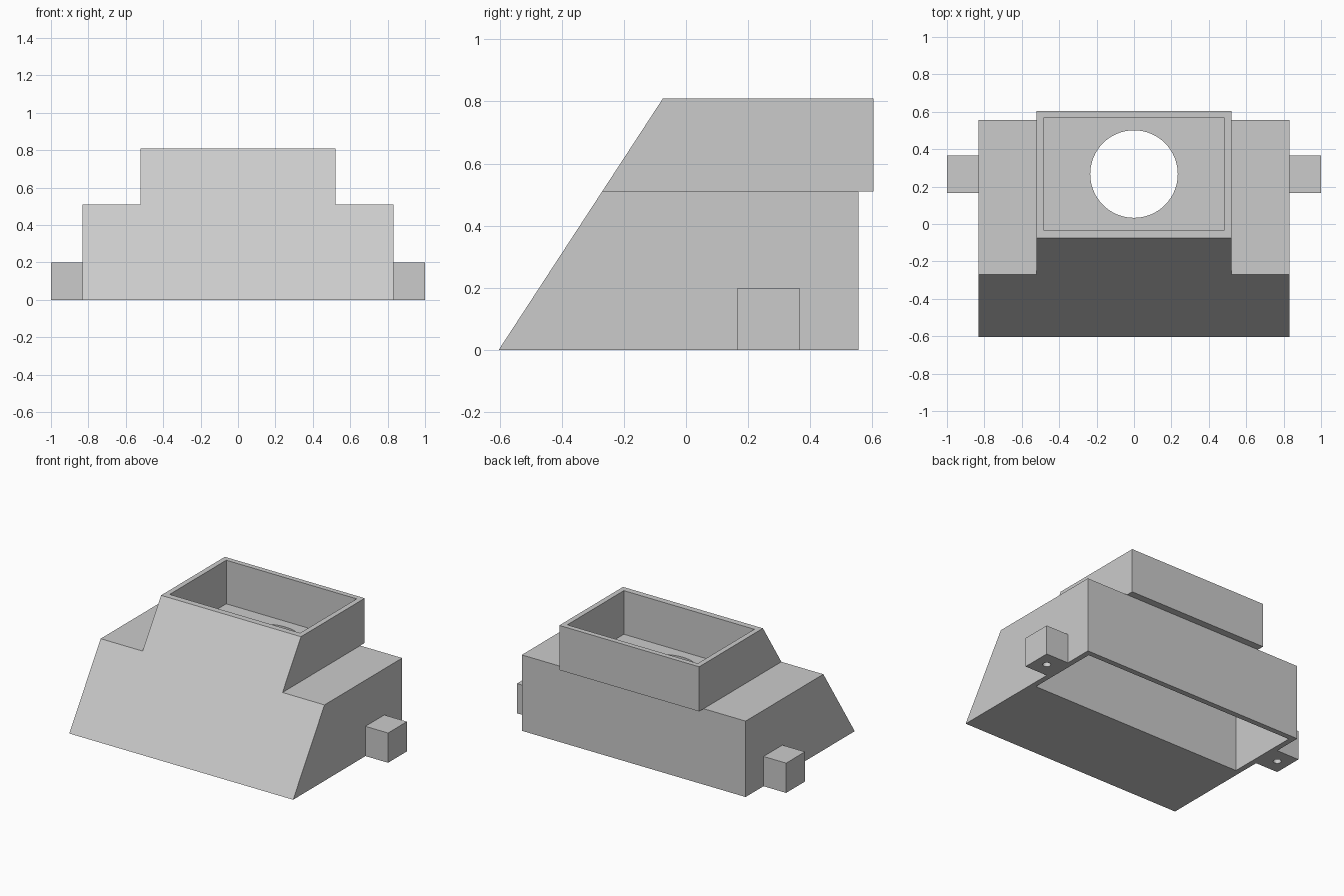
import bpy, bmesh
from mathutils import Matrix

default = bpy.data.objects.get("Cube")
if default:
    bpy.data.objects.remove(default, do_unlink=True)

grey = bpy.data.materials.new("light_grey")
grey.use_nodes = True
colour = (0.6, 0.6, 0.6, 1)
grey.diffuse_color = colour
grey.node_tree.nodes["Principled BSDF"].inputs["Base Color"].default_value = colour

BODY_TOP, TOP = 0.51, 0.81
FRONT, SLOPE = -0.603, 0.653   # front edge on the ground, run per unit of height


def front_y(z):
    return FRONT + SLOPE * z


def finish(bm, name):
    bmesh.ops.recalc_face_normals(bm, faces=bm.faces)
    mesh = bpy.data.meshes.new(name)
    bm.to_mesh(mesh)
    bm.free()
    mesh.materials.append(grey)
    obj = bpy.data.objects.new(name, mesh)
    bpy.context.collection.objects.link(obj)
    return obj


def prism(name, half_width, profile):
    """Side profile of (y, z) points extruded across x."""
    bm = bmesh.new()
    face = bm.faces.new([bm.verts.new((-half_width, y, z)) for y, z in profile])
    out = bmesh.ops.extrude_face_region(bm, geom=[face])
    moved = [v for v in out["geom"] if isinstance(v, bmesh.types.BMVert)]
    bmesh.ops.translate(bm, verts=moved, vec=(2 * half_width, 0, 0))
    return finish(bm, name)


def box(name, x, y, z):
    """Box from (low, high) ranges."""
    bm = bmesh.new()
    centre = [(a + b) / 2 for a, b in (x, y, z)]
    size = [b - a for a, b in (x, y, z)]
    bmesh.ops.create_cube(bm, size=1, matrix=Matrix.Translation(centre) @ Matrix.Diagonal((*size, 1)))
    return finish(bm, name)


def cylinder(name, x, y, z, radius, sides):
    bm = bmesh.new()
    bmesh.ops.create_cone(bm, cap_ends=True, segments=sides, radius1=radius, radius2=radius,
                          depth=z[1] - z[0], matrix=Matrix.Translation((x, y, sum(z) / 2)))
    return finish(bm, name)


def combine(target, tool, operation):
    """Apply one boolean and drop the tool."""
    mod = target.modifiers.new(operation.lower(), "BOOLEAN")
    mod.operation, mod.object, mod.solver = operation, tool, "EXACT"
    tool.hide_render = True
    bpy.context.view_layer.objects.active = target
    bpy.ops.object.modifier_apply(modifier=mod.name)
    bpy.data.objects.remove(tool, do_unlink=True)


# Wide lower housing and narrower raised hood share one sloping front
housing = prism("housing", 0.832, [(FRONT, 0), (0.555, 0), (0.555, BODY_TOP),
                                   (front_y(BODY_TOP), BODY_TOP)])
hood = prism("hood", 0.52, [(front_y(BODY_TOP), BODY_TOP), (0.603, BODY_TOP),
                            (0.603, TOP), (front_y(TOP), TOP)])
combine(housing, hood, "UNION")

# Open tray in the hood, cavity underneath, round hole joining them
combine(housing, box("tray_cutter", (-0.485, 0.485), (-0.033, 0.568), (0.517, 1)), "DIFFERENCE")
combine(housing, box("cavity_cutter", (-0.795, 0.795), (0.018, 0.518), (-0.2, 0.475)), "DIFFERENCE")
combine(housing, cylinder("hole_cutter", 0, 0.267, (0.4, 0.6), 0.234, 64), "DIFFERENCE")

# Mounting lugs with a blind screw hole from below
for side, name in ((1, "left_lug"), (-1, "right_lug")):
    lug = box(name, sorted((side * 0.832, side)), (0.165, 0.365), (0, 0.2))
    combine(lug, cylinder("screw_cutter", side * 0.916, 0.265, (-0.1, 0.15), 0.025, 24), "DIFFERENCE")
    lug.select_set(True)

# Smooth only the round holes
housing.select_set(True)
bpy.context.view_layer.objects.active = housing
bpy.ops.object.shade_smooth_by_angle()
